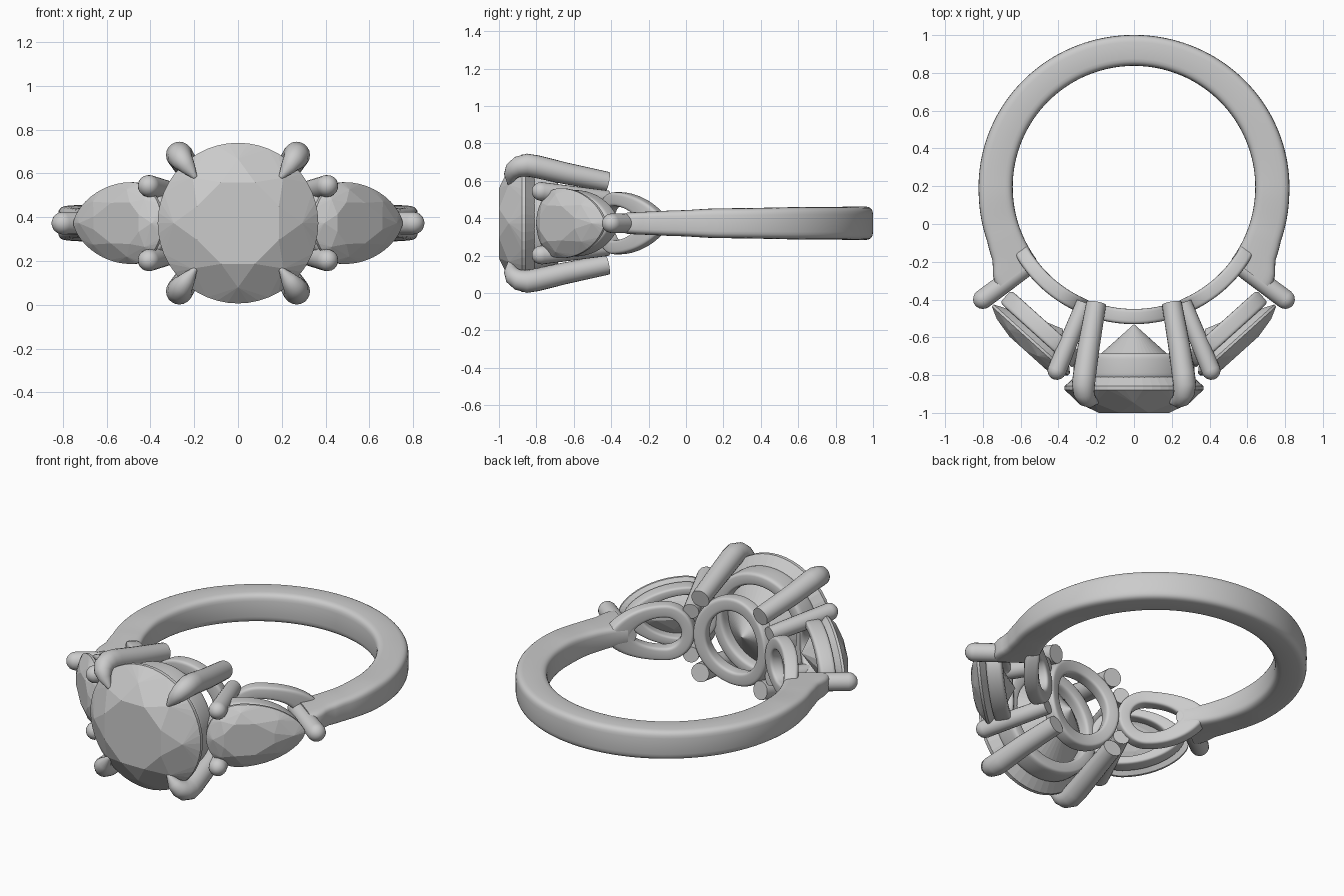
import bpy, bmesh
from math import sin, cos, pi, radians, copysign
from mathutils import Vector

if "Cube" in bpy.data.objects:
    bpy.data.objects.remove(bpy.data.objects["Cube"])

Z0 = 0.373          # height of the ring's middle plane
CY = 0.195          # finger hole centre in y


def make(name, bm, smooth=True):
    bmesh.ops.recalc_face_normals(bm, faces=bm.faces)
    me = bpy.data.meshes.new(name)
    bm.to_mesh(me)
    bm.free()
    ob = bpy.data.objects.new(name, me)
    bpy.context.collection.objects.link(ob)
    if smooth:
        me.polygons.foreach_set("use_smooth", [True] * len(me.polygons))
        me.set_sharp_from_angle(angle=radians(40))
    return ob


def loft(name, loops, closed=False):
    """Skin a list of equal-length closed loops."""
    bm = bmesh.new()
    rows = [[bm.verts.new(p) for p in lp] for lp in loops]
    n = len(rows[0])
    for i in range(len(rows) if closed else len(rows) - 1):
        a, b = rows[i], rows[(i + 1) % len(rows)]
        for j in range(n):
            k = (j + 1) % n
            bm.faces.new((a[j], a[k], b[k], b[j]))
    if not closed:
        bm.faces.new(rows[0])
        bm.faces.new(rows[-1])
    return make(name, bm)


def rounded(a0, a1, b0, b1, n=28, e=0.42):
    """Rounded rectangle section as (a, b) pairs."""
    f = lambda v: copysign(abs(v) ** e, v)
    return [((a0 + a1) / 2 + (a1 - a0) / 2 * f(cos(2 * pi * i / n)),
             (b0 + b1) / 2 + (b1 - b0) / 2 * f(sin(2 * pi * i / n))) for i in range(n)]


def lerp(keys, x):
    for (x0, y0), (x1, y1) in zip(keys, keys[1:]):
        if x <= x1:
            t = (x - x0) / (x1 - x0)
            return y0 + (y1 - y0) * t * t * (3 - 2 * t) if x0 >= 70 else y0 + (y1 - y0) * t
    return keys[-1][1]


def prong(name, pts, radii, round_tip=True, n=20):
    """Round tube through pts, flat base, domed tip."""
    pts, radii = [Vector(p) for p in pts], list(radii)
    if round_tip:
        d, r, end = (pts[-1] - pts[-2]).normalized(), radii[-1], pts[-1]
        for a in (20, 40, 60, 75, 86):
            pts.append(end + d * r * sin(radians(a)))
            radii.append(r * cos(radians(a)))
    loops = []
    for i, p in enumerate(pts):
        t = (pts[min(i + 1, len(pts) - 1)] - pts[max(i - 1, 0)]).normalized()
        u = t.cross(Vector((0.9, 0.1, 0.3))).normalized()
        v = t.cross(u)
        loops.append([p + (u * cos(2 * pi * j / n) + v * sin(2 * pi * j / n)) * radii[i]
                      for j in range(n)])
    return loft(name, loops)


# Flat outlines, phi = 0 at the pear's point
def circle(r):
    return lambda phi: (r * cos(phi), r * sin(phi))


def pear(r, tip):
    def f(phi):
        if cos(phi) <= 0:
            return r * cos(phi), r * sin(phi)
        return tip * cos(phi), copysign(abs(sin(phi)) ** 1.3, sin(phi)) * r
    return f


# Mappers: (along, across, depth) -> world
def plane(sx, ang, s0):
    t, n = (cos(ang), sin(ang)), (sin(ang), -cos(ang))
    return lambda s, w, d: Vector((sx * (t[0] * (s + s0) + n[0] * d),
                                   t[1] * (s + s0) + n[1] * d, Z0 + w))


def finger(sx, u0):
    def f(u, w, rho):
        a = (u + u0) / 0.685
        return Vector((sx * sin(a) * rho, CY - cos(a) * rho, Z0 + w))
    return f


def band(name, outline, section, to_world, n=72):
    loops = []
    for i in range(n):
        x, y = outline(2 * pi * i / n)
        loops.append([to_world(x * s, y * s, d) for s, d in section])
    return loft(name, loops, closed=True)


def gem(name, outline, to_world, table, mid, girdle, low, culet):
    """Brilliant cut: hull of table, kite, girdle, pavilion points and culet."""
    bm = bmesh.new()
    for count, off, s, d in ((8, .5, *table), (8, 0, *mid), (48, 0, 1, girdle[0]),
                             (48, 0, 1, girdle[1]), (8, .5, *low)):
        for i in range(count):
            x, y = outline(2 * pi * (i + off) / count)
            bm.verts.new(to_world(x * s, y * s, d))
    bm.verts.new(to_world(0, 0, culet))
    res = bmesh.ops.convex_hull(bm, input=bm.verts)
    bmesh.ops.delete(bm, geom=list({g for g in res["geom_interior"] if isinstance(g, bmesh.types.BMVert)}),
                     context='VERTS')
    bmesh.ops.dissolve_limit(bm, angle_limit=radians(1), verts=bm.verts, edges=bm.edges)
    return make(name, bm, smooth=False)


# Shank: angles measured from the front (-y) round the finger
outer = [(53, .90), (57, .89), (62, .845), (70, .828), (90, .823), (180, .806)]
width = [(53, .058), (70, .069), (90, .08), (130, .087), (180, .09)]
loops = []
N = 110
for i in range(N + 1):
    deg = 53.5 + (360 - 107) * i / N
    k = min(deg, 360 - deg)
    hw, a = lerp(width, k), radians(deg)
    loops.append([(sin(a) * r, CY - cos(a) * r, Z0 + z)
                  for r, z in rounded(.642, lerp(outer, k), -hw, hw)])
loft("shank", loops)

# Centre stone, its seat ring and the base ring on the finger
front = plane(1, 0, 0)
gem("centre_stone", circle(.367), front, (.55, 1.0), (.80, .948), (.878, .858), (.5, .705), .53)
band("centre_seat_ring", circle(.32), rounded(.76, 1.0, .685, .82), front)
band("centre_base_ring", circle(.22), rounded(.82, 1.18, .645, .725), finger(1, 0))

# Four claws on the centre stone
for sx in (-1, 1):
    for sz in (-1, 1):
        path = [(.20, -.42, .222), (.24, -.65, .268), (.262, -.80, .303), (.268, -.85, .311),
                (.265, -.895, .302), (.252, -.922, .283), (.23, -.937, .256), (.20, -.942, .215)]
        prong("centre_claw", [(sx * x, y, Z0 + sz * z) for x, y, z in path],
              (.053, .058, .061, .061, .056, .049, .037, .014))

# Side stones with their settings, left and right
for sx, side in ((-1, "left"), (1, "right")):
    tilt = plane(sx, radians(42), -.09)
    shape = pear(.187, .357)
    gem(side + "_pear_stone", shape, tilt, (.55, .884), (.82, .86), (.828, .814), (.5, .725), .665)
    band(side + "_pear_seat", shape, rounded(.68, .95, .695, .785), tilt)
    band(side + "_pear_base", pear(.13, .27), rounded(.70, 1.28, .645, .725), finger(sx, .42))
    # prong at the pear's point, against the shank end
    prong(side + "_point_prong", [(sx * .52, -.19, Z0), (sx * .80, -.398, Z0)], (.05, .052))
    # two prongs at the pear's round end
    for sz in (-1, 1):
        prong(side + "_round_end_prong", [(sx * .262, -.42, Z0 + sz * .13),
                                          (sx * .408, -.775, Z0 + sz * .17)], (.045, .05))
